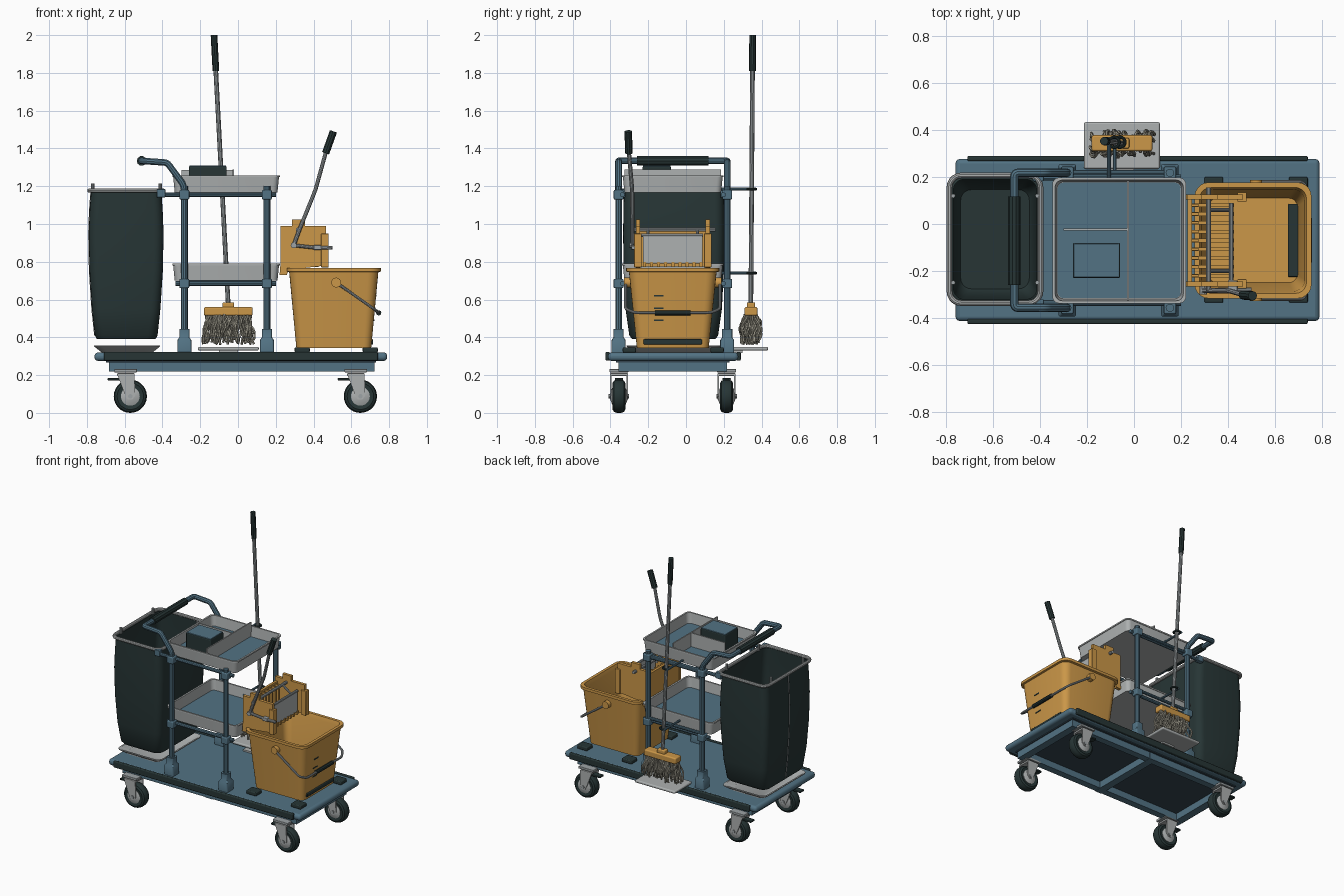
import bpy, bmesh, math, random
from math import pi, sin, cos
from mathutils import Vector as V

if "Cube" in bpy.data.objects:
    bpy.data.objects.remove(bpy.data.objects["Cube"])
random.seed(4)
made = []


def material(name, r, g, b):
    m = bpy.data.materials.new(name)
    m.use_nodes = True
    m.diffuse_color = (r, g, b, 1)
    m.node_tree.nodes["Principled BSDF"].inputs["Base Color"].default_value = (r, g, b, 1)
    return m


BLUE = material("slate blue", .085, .17, .23)
UNDER = material("dark slate", .035, .06, .08)
ORANGE = material("amber plastic", .6, .31, .065)
GREY = material("light grey", .42, .44, .44)
METAL = material("metal grey", .34, .37, .38)
DARK = material("charcoal green", .02, .036, .036)
YARN = material("mop yarn", .38, .36, .29)


def finish(name, bm, mat):
    bmesh.ops.recalc_face_normals(bm, faces=bm.faces)
    me = bpy.data.meshes.new(name)
    bm.to_mesh(me)
    bm.free()
    me.materials.append(mat)
    ob = bpy.data.objects.new(name, me)
    bpy.context.collection.objects.link(ob)
    made.append(ob)
    return ob


def box(name, x, y, z, mat, bevel=0):
    """Box from (low, high) pairs on each axis."""
    bm = bmesh.new()
    bmesh.ops.create_cube(bm, size=1)
    for v in bm.verts:
        v.co = V([(a + b) / 2 + c * (b - a) for (a, b), c in zip((x, y, z), v.co)])
    ob = finish(name, bm, mat)
    if bevel:
        mod = ob.modifiers.new("Bevel", "BEVEL")
        mod.width, mod.segments = bevel, 3
    return ob


def loft(name, rings, mat):
    """Skin rings of points and cap both ends."""
    bm = bmesh.new()
    rows = [[bm.verts.new(p) for p in ring] for ring in rings]
    n = len(rows[0])
    for a, b in zip(rows, rows[1:]):
        for i in range(n):
            j = (i + 1) % n
            bm.faces.new((a[i], a[j], b[j], b[i]))
    bm.faces.new(rows[0])
    bm.faces.new(rows[-1])
    return finish(name, bm, mat)


def rrect(cx, cy, hx, hy, r, z):
    """Rounded rectangle ring."""
    pts = []
    for k, (sx, sy) in enumerate(((1, 1), (-1, 1), (-1, -1), (1, -1))):
        for i in range(6):
            a = (k + i / 5) * pi / 2
            pts.append(V((cx + sx * (hx - r) + r * cos(a), cy + sy * (hy - r) + r * sin(a), z)))
    return pts


def prism(name, outline, y0, y1, mat):
    return loft(name, [[V((x, y, z)) for x, z in outline] for y in (y0, y1)], mat)


def lathe_y(name, profile, c, mat, n=28):
    return loft(name, [[V((c[0] + r * cos(2 * pi * i / n), c[1] + y, c[2] + r * sin(2 * pi * i / n)))
                        for i in range(n)] for r, y in profile], mat)


def tube(name, paths, r, mat, round_by=0, closed=False, res=3):
    """Round tube along one or more paths, with optional rounded corners."""
    cu = bpy.data.curves.new(name, "CURVE")
    cu.dimensions, cu.bevel_depth, cu.bevel_resolution, cu.use_fill_caps = "3D", r, res, True
    for path in paths:
        pts = [V(p) for p in path]
        if round_by:
            out = [pts[0]]
            for a, b, c in zip(pts, pts[1:], pts[2:]):
                p, q = b + (a - b).normalized() * round_by, b + (c - b).normalized() * round_by
                out += [p.lerp(b, t / 4).lerp(b.lerp(q, t / 4), t / 4) for t in range(5)]
            pts = out + [pts[-1]]
        sp = cu.splines.new("POLY")
        sp.points.add(len(pts) - 1)
        for s, p in zip(sp.points, pts):
            s.co = (*p, 1)
        sp.use_cyclic_u = closed
    tmp = bpy.data.objects.new(name + "_path", cu)
    bpy.context.collection.objects.link(tmp)
    bm = bmesh.new()
    bm.from_mesh(tmp.evaluated_get(bpy.context.evaluated_depsgraph_get()).to_mesh())
    bpy.data.objects.remove(tmp)
    return finish(name, bm, mat)


CY = -.07                       # centre line of the cart
SIDES = (-.357, .218)           # post rows

# Deck, bumpers and underframe
box("deck", (-.76, .79), (-.413, .277), (.275, .32), BLUE, .019)
box("deck_underside", (-.7, .73), (-.37, .23), (.268, .277), UNDER)
for y in (-.415, .279):
    box("side_bumper", (-.71, .74), (y - .011, y + .011), (.277, .323), DARK, .006)
for y in (-.33, .19):
    box("frame_beam_long", (-.68, .72), (y - .025, y + .025), (.22, .276), BLUE)
for x in (-.655, .015, .695):
    box("frame_beam_cross", (x - .028, x + .028), (-.357, .217), (.218, .276), BLUE)

# Casters
for x in (-.57, .648):
    for y in (-.355, .215):
        c = (x, y, .088)
        lathe_y("tyre", [(.055, -.03), (.07, -.034), (.082, -.027), (.088, -.012), (.088, .012),
                         (.082, .027), (.07, .034), (.055, .03)], c, DARK)
        lathe_y("wheel_hub", [(.02, -.045), (.05, -.033), (.05, .033), (.02, .045)], c, GREY)
        lathe_y("axle", [(.012, -.054), (.012, .054)], c, METAL, 10)
        for s in (-1, 1):
            prism("fork_side", [(x - .07, .205), (x + .022, .205), (x + .025, .09), (x + .01, .07),
                                (x - .015, .07), (x - .03, .1)], y + s * .04, y + s * .048, GREY)
        box("fork_crown", (x - .07, x + .022), (y - .048, y + .048), (.195, .21), GREY, .004)
        box("swivel_plate", (x - .085, x + .035), (y - .05, y + .05), (.215, .232), METAL, .003)
        box("brake_pedal", (x - .12, x - .05), (y - .022, y + .022), (.172, .185), DARK, .004)

# Shelf posts, sockets, clamps and rails
for y in SIDES:
    for x in (-.284, .153):
        tube("post", [[(x, y, .32), (x, y, 1.2)]], .018, BLUE)
        loft("post_socket", [rrect(x, y, h, h, .008, z) for h, z in
                             ((.037, .32), (.037, .385), (.027, .4), (.027, .445))], BLUE)
        for z in (.685, 1.155):
            box("post_clamp", (x - .026, x + .026), (y - .026, y + .026), (z - .025, z + .025), BLUE, .006)
    yi = y + (.02 if y < 0 else -.02)
    tube("upper_rail", [[(-.42, yi, 1.155), (.2, yi, 1.155)]], .013, BLUE)
    tube("lower_rail", [[(-.33, yi, .685), (.2, yi, .685)]], .013, BLUE)
    box("rail_end_clip", (-.43, -.385), (yi - .016, yi + .016), (1.14, 1.185), BLUE, .004)

# Trays with inset floors
for name, z in (("lower", .7), ("upper", 1.168)):
    loft(name + "_tray", [rrect(-.063, CY, hx, hy, .03, z + dz) for hx, hy, dz in
         ((.272, .256, 0), (.28, .264, .08), (.285, .268, .08), (.285, .268, .09),
          (.273, .257, .09), (.265, .249, .012))], GREY)
    loft(name + "_tray_mat", [rrect(-.063, CY, .262, .246, .025, z + dz) for dz in (.011, .018)], BLUE)
box("tray_divider_cross", (-.029, -.021), (-.325, .185), (1.18, 1.288), GREY)
box("tray_divider_side", (-.3, -.025), (-.027, -.019), (1.18, 1.286), GREY)
box("supply_box", (-.26, -.06), (-.23, -.08), (1.18, 1.305), DARK, .006)
box("supply_box_lid", (-.257, -.063), (-.227, -.083), (1.302, 1.31), BLUE, .003)

# Push handle
tube("push_handle", [[(-.284, SIDES[0], 1.17), (-.29, SIDES[0], 1.21), (-.375, SIDES[0], 1.325),
                      (-.51, SIDES[0], 1.334), (-.51, SIDES[1], 1.334), (-.375, SIDES[1], 1.325),
                      (-.29, SIDES[1], 1.21), (-.284, SIDES[1], 1.17)]], .018, BLUE, .018)
tube("handle_grip", [[(-.51, -.26, 1.334), (-.51, .118, 1.334)]], .026, DARK)

# Waste bag, hoop and pan
BX, BY = -.592, -.065
bag = ((.39, .155, .22), (.41, .166, .235), (.55, .181, .255), (.75, .194, .265), (.95, .198, .268),
       (1.08, .193, .266), (1.17, .186, .264))
outer = [rrect(BX, BY, hx, hy, .05, z) for z, hx, hy in bag]
inner = [rrect(BX, BY, hx - .009, hy - .009, .045, z + .004) for z, hx, hy in reversed(bag)]
loft("waste_bag", outer + inner, DARK)
tube("bag_seam", [[(BX - hx, BY, z) for z, hx, hy in bag[1:]]], .004, METAL, res=1)
tube("bag_hoop", [rrect(BX, BY, .194, .272, .05, 1.177)], .012, GREY, closed=True)
for x in (-.77, -.412):
    for y in (-.25, .12):
        tube("hoop_stud", [[(x, y, 1.17), (x, y, 1.215)]], .009, METAL)
loft("bag_pan", [rrect(BX + .005, BY, hx, hy, .04, z) for hx, hy, z in
     ((.135, .21, .32), (.175, .25, .352), (.175, .25, .358), (.165, .24, .358), (.13, .2, .328))], GREY)

# Mop bucket with feet, bumper and level marks
KX = .507
loft("bucket", [rrect(KX, CY, hx, hy, r, z) for hx, hy, r, z in
     ((.198, .19, .04, .343), (.236, .232, .055, .745), (.249, .247, .06, .748), (.249, .247, .06, .768),
      (.228, .226, .05, .768), (.22, .217, .05, .74), (.188, .18, .035, .362))], ORANGE)
for x in (.34, .7):
    for y in (-.3, .165):
        box("bucket_foot", (x - .04, x + .04), (y - .035, y + .035), (.32, .347), DARK, .006)
box("bucket_bumper", (.655, .716), (-.225, .085), (.362, .39), DARK, .005)
for z in (.49, .555, .62):
    x = .705 + .0945 * (z - .343)
    box("level_mark", (x - .004, x + .003), (-.17, -.12), (z - .004, z + .004), DARK)

# Bucket bail
yl, yr = CY - .25, CY + .25
for y in (yl + .012, yr - .012):
    lathe_y("bail_pivot", [(.026, -.02), (.026, .02)], (.52, y, .69), ORANGE, 16)
tube("bail", [[(.52, yl, .69), (.72, yl, .55), (.745, CY - .2, .53), (.745, CY + .2, .53),
               (.72, yr, .55), (.52, yr, .69)]], .008, METAL, .02)
tube("bail_grip", [[(.745, CY - .095, .53), (.745, CY + .095, .53)]], .014, DARK)

# Wringer
plate = [(.225, .99), (.225, .79), (.22, .73), (.258, .73), (.27, .762), (.33, .765), (.465, .78),
         (.465, .99), (.355, .99), (.355, 1.025), (.285, 1.025), (.285, .99)]
for y in (-.255, .115):
    prism("wringer_side", plate, y - .011, y + .011, ORANGE)
    box("wringer_flange", (.44, .48), (y - .02, y + .02), (.77, .95), ORANGE, .004)
box("wringer_back", (.228, .246), (-.25, .11), (.775, .96), ORANGE)
for i in range(9):
    y = -.22 + i * .0375
    box("wringer_slat", (.235, .425), (y - .008, y + .008), (.772, .8), ORANGE)
    box("wringer_rib", (.245, .275), (y - .006, y + .006), (.79, .95), ORANGE)
box("press_plate", (.405, .422), (-.228, .088), (.79, .94), GREY, .005)
tube("wringer_rod", [[(.317, -.285, .97), (.317, .155, .97)]], .011, METAL)
tube("press_rod", [[(.414, -.24, .94), (.414, .09, .94)]], .01, METAL)
for y in (-.2, .06):
    tube("press_link", [[(.317, y, .97), (.414, y, .9)]], .008, METAL)

# Wringer lever
tube("lever_pivot", [[(.295, -.25, .887), (.295, -.3, .887)]], .016, METAL)
tube("lever", [[(.295, -.283, .887), (.325, -.283, .97), (.41, -.285, 1.18), (.468, -.303, 1.39)]],
     .011, METAL, .03)
tube("lever_grip", [[(.464, -.302, 1.375), (.505, -.306, 1.49)]], .02, DARK)
tube("lever_link", [[(.295, -.283, .887), (.42, -.28, .873), (.5, -.28, .875)]], .01, METAL)
box("link_end", (.4, .44), (-.292, -.24), (.863, .888), METAL, .004)

# Mop, its rest and its clips
tube("mop_pole", [[(-.05, .343, .54), (-.118, .352, 1.82)]], .0125, METAL)
tube("mop_grip", [[(-.117, .352, 1.81), (-.127, .353, 2)]], .018, DARK)
box("mop_block", (-.18, .078), (.31, .378), (.515, .56), ORANGE, .008)
box("mop_socket", (-.082, -.02), (.322, .366), (.555, .585), ORANGE, .006)
box("mop_rest", (-.213, .11), (.235, .434), (.33, .35), GREY, .008)
box("mop_rest_bracket", (-.1, .0), (.2, .3), (.318, .332), GREY)
strands = []
for i in range(90):
    u, v = random.uniform(-1, 1), random.uniform(-1, 1)
    length, ph = random.uniform(.1, .16), random.uniform(0, 6)
    strands.append([(-.05 + u * (.115 + .025 * t) + .007 * sin(ph + 8 * t),
                     .343 + v * (.025 + .03 * sin(pi * t * .75)) + .007 * cos(ph + 9 * t),
                     .522 - length * t) for t in [k / 8 for k in range(9)]])
tube("mop_strands", strands, .0065, YARN, res=1)
for z, x in ((1.185, -.084), (.74, -.06)):
    tube("mop_clip_arm", [[(x - .022, .18, z), (x - .022, .37, z)]], .008, BLUE)
    tube("mop_clip_ring", [[(x + .022 * cos(a * pi / 8), .348 + .022 * sin(a * pi / 8), z)
                            for a in range(16)]], .007, DARK, closed=True)
    tube("clip_cross_rail", [[(-.284, SIDES[1], z - .03), (.153, SIDES[1], z - .03)]], .011, BLUE)

# Smooth shading with sharp edges kept
bpy.ops.object.select_all(action="DESELECT")
for ob in made:
    ob.select_set(True)
bpy.context.view_layer.objects.active = made[0]
bpy.ops.object.shade_smooth_by_angle(angle=math.radians(35))
